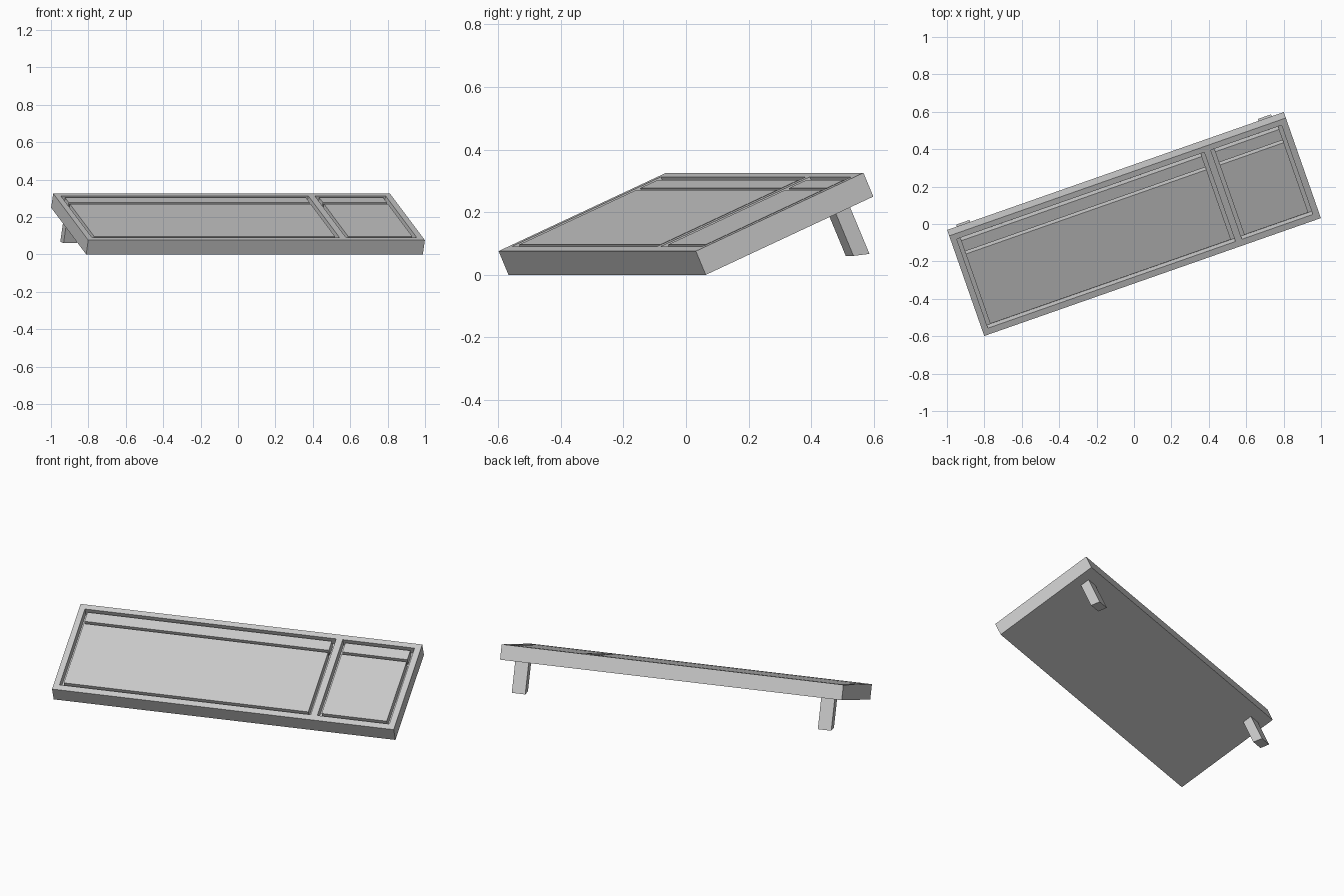
import bpy, bmesh
from math import radians
from mathutils import Matrix, Vector

if "Cube" in bpy.data.objects:
    bpy.data.objects.remove(bpy.data.objects["Cube"])

# Overall size in the keyboard's own frame: x width, y depth, z thickness
W, D, T = 1.907, 0.62, 0.083
FLOOR = 0.04                      # height of the well floors
GAP = 0.019                       # gap between key blocks and well walls
WELLS = [(-0.921, 0.481), (0.518, 0.919)]
WELL_Y = (0.036, 0.588)

# Tilt about the front bottom edge, centre, then turn about z
PLACE = (Matrix.Rotation(radians(19.3), 4, 'Z')
         @ Matrix.Translation((0, -0.267, 0))
         @ Matrix.Rotation(radians(23.8), 4, 'X'))


def finish(name, bm):
    bmesh.ops.recalc_face_normals(bm, faces=bm.faces)
    mesh = bpy.data.meshes.new(name)
    bm.to_mesh(mesh)
    bm.free()
    obj = bpy.data.objects.new(name, mesh)
    obj.matrix_world = PLACE
    bpy.context.collection.objects.link(obj)
    return obj


def box_bm(x, y, z):
    lo, hi = Vector((x[0], y[0], z[0])), Vector((x[1], y[1], z[1]))
    bm = bmesh.new()
    bmesh.ops.create_cube(bm, size=1, matrix=Matrix.Translation((lo + hi) / 2)
                          @ Matrix.Diagonal((*(hi - lo), 1)))
    return bm


# Case: slab cut into a grid, with the well faces pushed down
bm = box_bm((-W / 2, W / 2), (0, D), (0, T))
cuts = [((x, 0, 0), (1, 0, 0)) for well in WELLS for x in well]
cuts += [((0, y, 0), (0, 1, 0)) for y in WELL_Y]
for co, no in cuts:
    bmesh.ops.bisect_plane(bm, geom=bm.verts[:] + bm.edges[:] + bm.faces[:],
                           plane_co=co, plane_no=no)
for x0, x1 in WELLS:
    pocket = []
    for f in bm.faces:
        c = f.calc_center_median()
        if c.z > T - 1e-4 and x0 < c.x < x1 and WELL_Y[0] < c.y < WELL_Y[1]:
            pocket.append(f)
    ext = bmesh.ops.extrude_face_region(bm, geom=pocket)['geom']
    bmesh.ops.delete(bm, geom=[f for f in pocket if f.is_valid], context='FACES_ONLY')
    bmesh.ops.translate(bm, vec=(0, 0, FLOOR - T),
                        verts=[v for v in ext if isinstance(v, bmesh.types.BMVert)])
finish("case", bm)

# Key blocks: a large block and a narrow back row in each well
for label, (x0, x1) in zip(("main", "number"), WELLS):
    for part, y in (("keys", (WELL_Y[0] + GAP, 0.487)),
                    ("back_row", (0.503, WELL_Y[1] - GAP))):
        finish(f"{label}_{part}",
               box_bm((x0 + GAP, x1 - GAP), y, (FLOOR, T - 0.002)))

# Feet: slanted-bottom profile extruded sideways, one per side
PROFILE = [(0.504, 0), (0.556, 0), (0.556, -0.172), (0.504, -0.156)]
for side, x in (("left", -0.898), ("right", 0.81)):
    bm = bmesh.new()
    face = bm.faces.new([bm.verts.new((x, y, z)) for y, z in PROFILE])
    ext = bmesh.ops.extrude_face_region(bm, geom=[face])['geom']
    bmesh.ops.translate(bm, vec=(0.075, 0, 0),
                        verts=[v for v in ext if isinstance(v, bmesh.types.BMVert)])
    finish(f"{side}_foot", bm)
